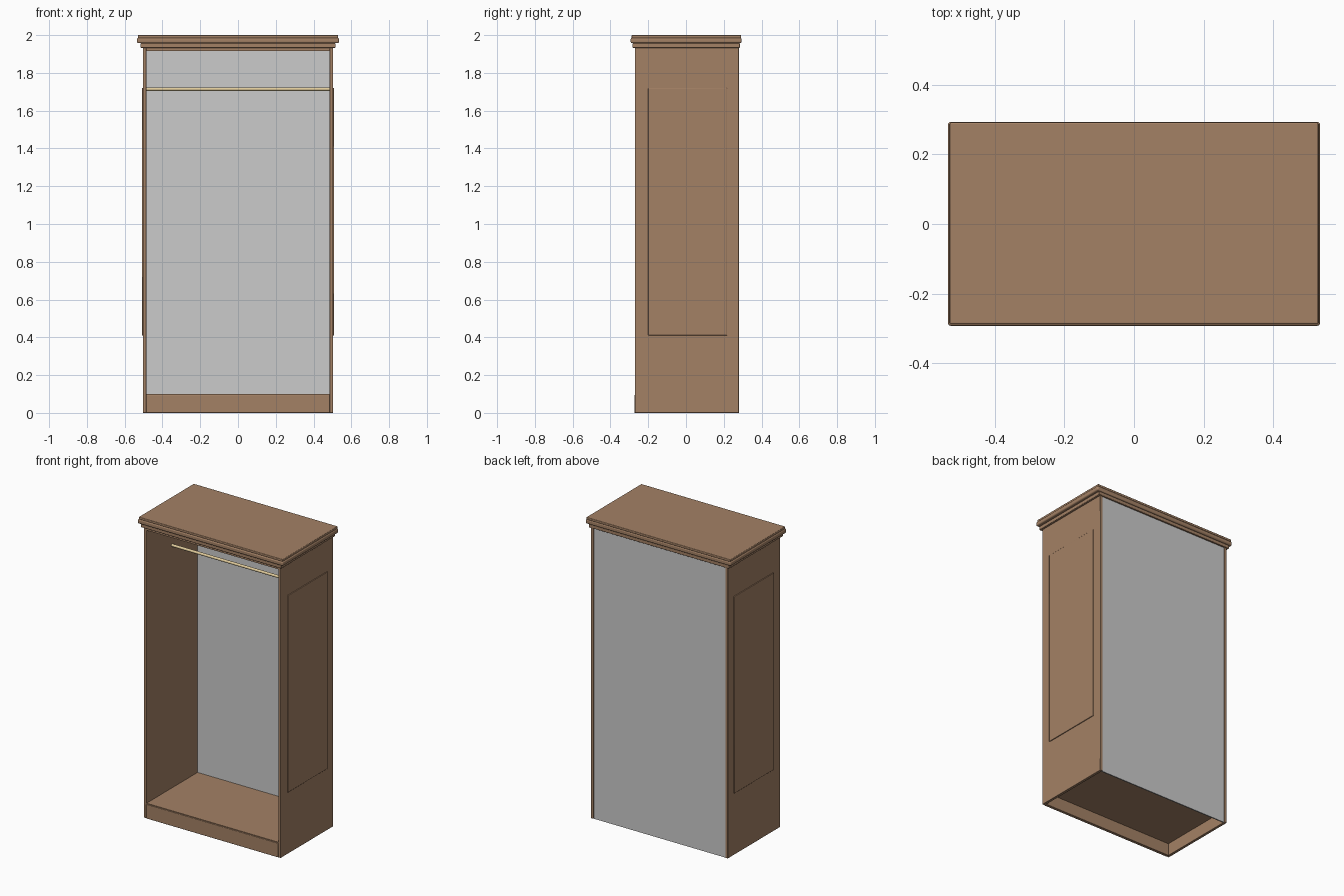
import bpy

if "Cube" in bpy.data.objects:
    bpy.data.objects.remove(bpy.data.objects["Cube"])

def mat(name, col):
    m = bpy.data.materials.new(name)
    m.diffuse_color = (*col, 1)
    m.use_nodes = True
    m.node_tree.nodes["Principled BSDF"].inputs["Base Color"].default_value = m.diffuse_color
    return m

WOOD = mat("brown_wood", (0.37, 0.22, 0.13))
BRASS = mat("pale_brass", (0.75, 0.6, 0.33))

def box(name, x, y, z, material=WOOD, bevel=0.0, segments=2):
    """Box from (min, max) ranges on each axis."""
    bpy.ops.mesh.primitive_cube_add(size=1)
    o = bpy.context.object
    o.name = name
    for v in o.data.vertices:
        v.co = [r[0] if c < 0 else r[1] for c, r in zip(v.co, (x, y, z))]
    if material:
        o.data.materials.append(material)
    if bevel:
        b = o.modifiers.new("bevel", 'BEVEL')
        b.width, b.segments = bevel, segments
        bpy.ops.object.shade_smooth_by_angle()
    return o

# Side boards with a thin raised panel on each outer face
for s, label in ((-1, "left"), (1, "right")):
    def span(a, b):
        return tuple(sorted((s * a, s * b)))
    box(label + "_side", span(0.485, 0.503), (-0.27, 0.28), (0, 1.935), bevel=0.002)
    box(label + "_raised_panel", span(0.500, 0.508), (-0.20, 0.217), (0.41, 1.72), bevel=0.002)

# Grey back board, floor over a hollow base, front plinth and top board
box("back_board", (-0.486, 0.486), (0.268, 0.276), (0, 1.935), None)
box("floor_board", (-0.486, 0.486), (-0.268, 0.27), (0.082, 0.10))
box("front_plinth", (-0.486, 0.486), (-0.272, -0.252), (0, 0.095), bevel=0.002)
box("top_board", (-0.486, 0.486), (-0.268, 0.27), (1.915, 1.94))

# Stepped crown moulding
for name, hx, y0, y1, z0, z1, bev in (
        ("crown_lower", 0.517, -0.284, 0.286, 1.933, 1.957, 0.004),
        ("crown_middle", 0.535, -0.293, 0.294, 1.957, 1.986, 0.008),
        ("crown_top", 0.530, -0.288, 0.292, 1.984, 2.0, 0.004)):
    box(name, (-hx, hx), (y0, y1), (z0, z1), bevel=bev, segments=3)

# Hanging rod
bpy.ops.mesh.primitive_cylinder_add(vertices=24, radius=0.009, depth=0.972,
                                    location=(0, 0, 1.714), rotation=(0, 1.570796, 0))
rod = bpy.context.object
rod.name = "hanging_rod"
rod.data.materials.append(BRASS)
bpy.ops.object.shade_smooth_by_angle()
